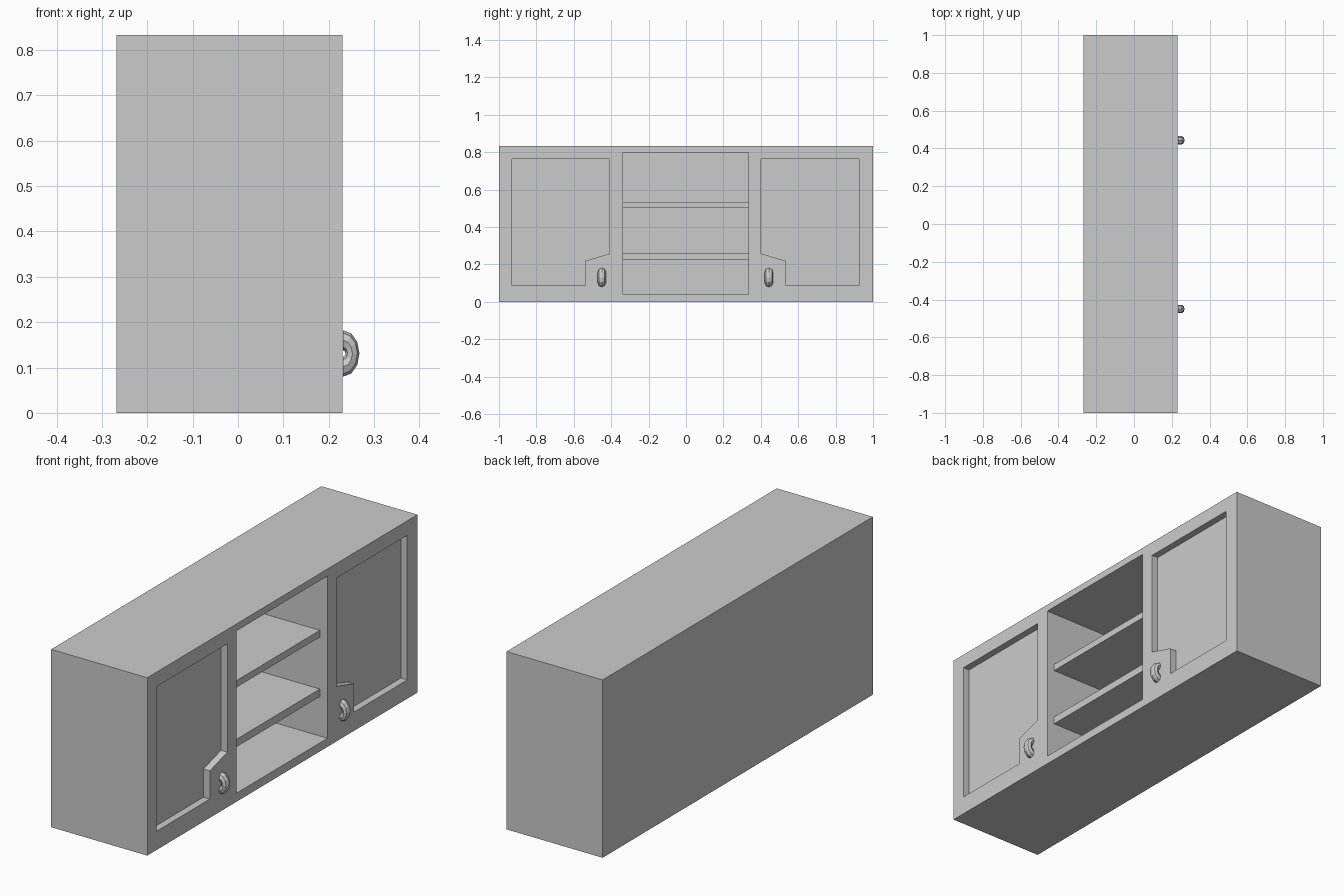
import bpy, bmesh, math
from mathutils import Matrix

if "Cube" in bpy.data.objects:
    bpy.data.objects.remove(bpy.data.objects["Cube"])

FRONT, BACK, TOP = 0.23, -0.268, 0.833


def finish(bm, name):
    bmesh.ops.recalc_face_normals(bm, faces=bm.faces)
    me = bpy.data.meshes.new(name)
    bm.to_mesh(me)
    bm.free()
    ob = bpy.data.objects.new(name, me)
    bpy.context.collection.objects.link(ob)
    return ob


def prism(name, outline, x0, x1):
    """Extrude a (y, z) outline along x."""
    bm = bmesh.new()
    face = bm.faces.new([bm.verts.new((x0, y, z)) for y, z in outline])
    ext = bmesh.ops.extrude_face_region(bm, geom=[face])
    verts = [g for g in ext["geom"] if isinstance(g, bmesh.types.BMVert)]
    bmesh.ops.translate(bm, verts=verts, vec=(x1 - x0, 0, 0))
    return finish(bm, name)


def rect(y0, y1, z0, z1):
    return [(y0, z0), (y1, z0), (y1, z1), (y0, z1)]


def cut(body, cutter):
    mod = body.modifiers.new("cut", 'BOOLEAN')
    mod.operation, mod.solver, mod.object = 'DIFFERENCE', 'EXACT', cutter
    bpy.context.view_layer.objects.active = body
    bpy.ops.object.modifier_apply(modifier=mod.name)
    bpy.data.objects.remove(cutter)


# Cabinet body with the open middle bay
body = prism("cabinet_body", rect(-1, 1, 0, TOP), BACK, FRONT)
cut(body, prism("bay_cutter", rect(-0.338, 0.334, 0.04, 0.80), BACK + 0.035, FRONT + 0.1))

# Recessed door panels with a notched lower inner corner
panel = [(0.405, 0.765), (0.405, 0.258), (0.534, 0.22), (0.534, 0.088),
         (0.927, 0.088), (0.927, 0.765)]
for side in (-1, 1):
    outline = [(side * y - 0.003, z) for y, z in panel]
    cut(body, prism("panel_cutter", outline, FRONT - 0.033, FRONT + 0.1))

# Shelves, set back from the front
for i, (z0, z1) in enumerate([(0.224, 0.26), (0.503, 0.535)]):
    prism(f"shelf_{i + 1}", rect(-0.338, 0.334, z0, z1), BACK + 0.035, FRONT - 0.04)

# Handles: flattened half rings
for name, y in (("handle_left", -0.45), ("handle_right", 0.443)):
    bpy.ops.mesh.primitive_torus_add(major_segments=12, minor_segments=8,
                                     major_radius=0.029, minor_radius=0.022)
    ring = bpy.context.object
    bm = bmesh.new()
    bm.from_mesh(ring.data)
    bpy.data.objects.remove(ring)
    geom = bm.verts[:] + bm.edges[:] + bm.faces[:]
    bmesh.ops.bisect_plane(bm, geom=geom, dist=1e-5, plane_co=(0, 0, 0),
                           plane_no=(1, 0, 0), clear_inner=True)
    bmesh.ops.holes_fill(bm, edges=[e for e in bm.edges if e.is_boundary], sides=0)
    bm.transform(Matrix.Translation((FRONT + 0.002, y, 0.131))
                 @ Matrix.Diagonal((0.7, 1, 1, 1))
                 @ Matrix.Rotation(math.pi / 2, 4, 'X'))
    finish(bm, name)
